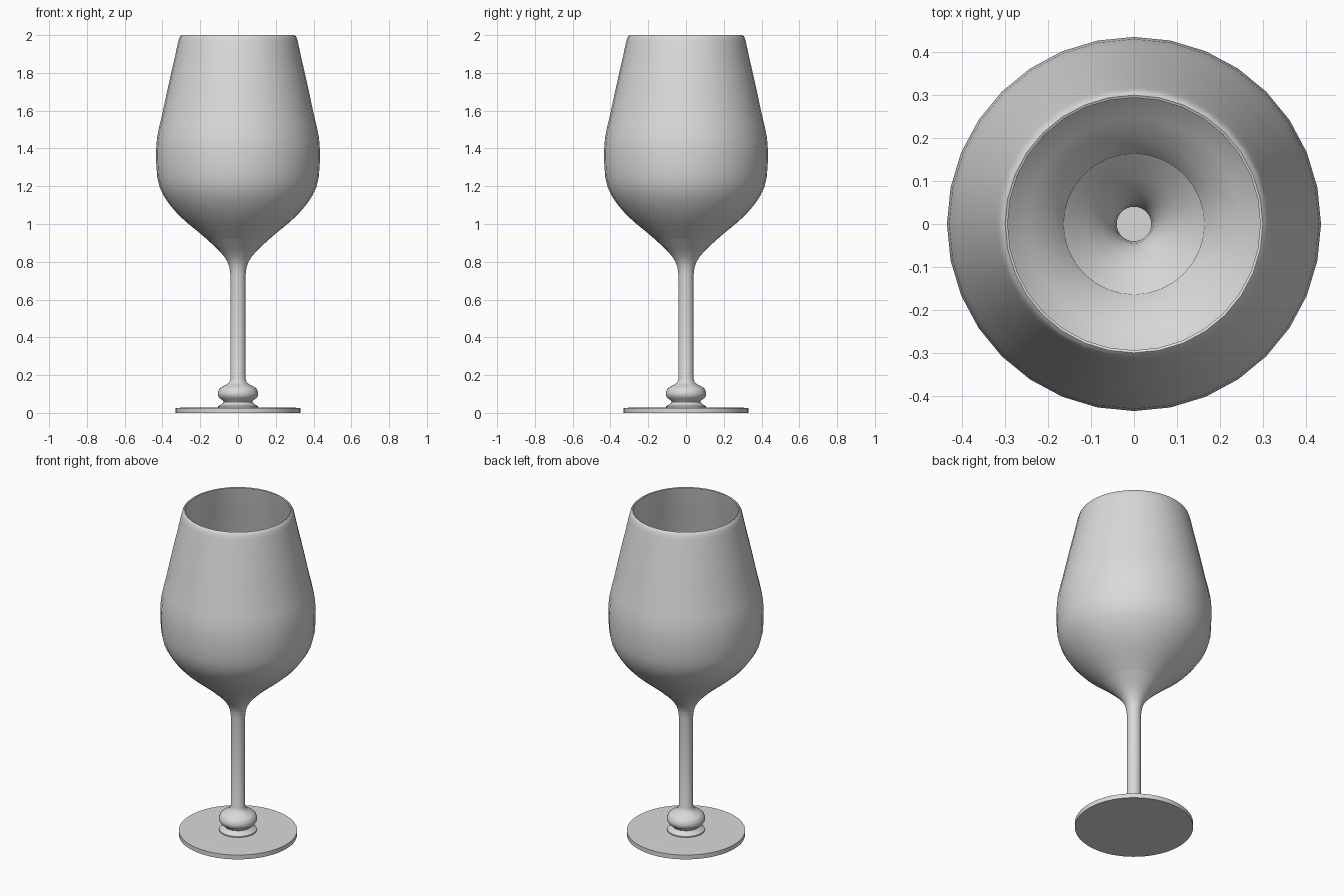
import bpy, bmesh, math

if "Cube" in bpy.data.objects:
    bpy.data.objects.remove(bpy.data.objects["Cube"])

mat = bpy.data.materials.new("plain grey")
mat.diffuse_color = (0.7, 0.7, 0.7, 1)
mat.use_nodes = True
mat.node_tree.nodes["Principled BSDF"].inputs["Base Color"].default_value = mat.diffuse_color


def lathe(name, profile, sides):
    """Spin a (radius, height) profile, listed bottom to top on the outside."""
    bm = bmesh.new()
    rings = []
    for r, z in profile:
        if r == 0:
            rings.append([bm.verts.new((0, 0, z))] * sides)
        else:
            rings.append([bm.verts.new((r * math.sin(2 * math.pi * i / sides),
                                        r * math.cos(2 * math.pi * i / sides), z))
                          for i in range(sides)])
    for a, b in zip(rings, rings[1:]):
        for i in range(sides):
            j = (i + 1) % sides
            quad = list(dict.fromkeys((a[j], a[i], b[i], b[j])))
            bm.faces.new(quad)
    me = bpy.data.meshes.new(name)
    bm.to_mesh(me)
    bm.free()
    me.materials.append(mat)
    ob = bpy.data.objects.new(name, me)
    bpy.context.collection.objects.link(ob)
    bpy.ops.object.select_all(action='DESELECT')
    ob.select_set(True)
    bpy.context.view_layer.objects.active = ob
    bpy.ops.object.shade_smooth_by_angle(angle=math.radians(40))
    return ob


# Flat round foot
lathe("foot", [(0, 0), (0.33, 0), (0.33, 0.027), (0, 0.03)], 64)

# Collar, knob, thin stem and the flare under the bowl
lathe("stem", [(0.105, 0.028), (0.105, 0.036), (0.085, 0.047), (0.075, 0.057),
               (0.08, 0.066), (0.098, 0.078), (0.106, 0.092), (0.107, 0.105),
               (0.1, 0.125), (0.085, 0.139), (0.06, 0.15), (0.046, 0.162),
               (0.04, 0.18), (0.04, 0.73), (0.045, 0.77), (0.055, 0.798),
               (0.073, 0.828), (0.108, 0.867), (0.165, 0.92)], 32)

# Bowl: outer wall up to the rounded rim, then inner wall back down
outer = [(0.165, 0.92), (0.215, 0.962), (0.265, 1.003), (0.315, 1.048),
         (0.36, 1.1), (0.392, 1.147), (0.415, 1.195), (0.428, 1.25),
         (0.433, 1.32), (0.434, 1.39), (0.429, 1.455), (0.416, 1.52),
         (0.399, 1.59), (0.378, 1.69), (0.356, 1.79), (0.335, 1.88),
         (0.318, 1.96), (0.312, 1.982), (0.306, 1.994), (0.299, 2.0)]
inner = [(0.293, 1.997)] + [(r - 0.018, z + 0.012 * (z < 1.2))
                            for r, z in reversed(outer[1:17])] + [(0.163, 0.922)]
lathe("bowl", outer + inner, 32)
